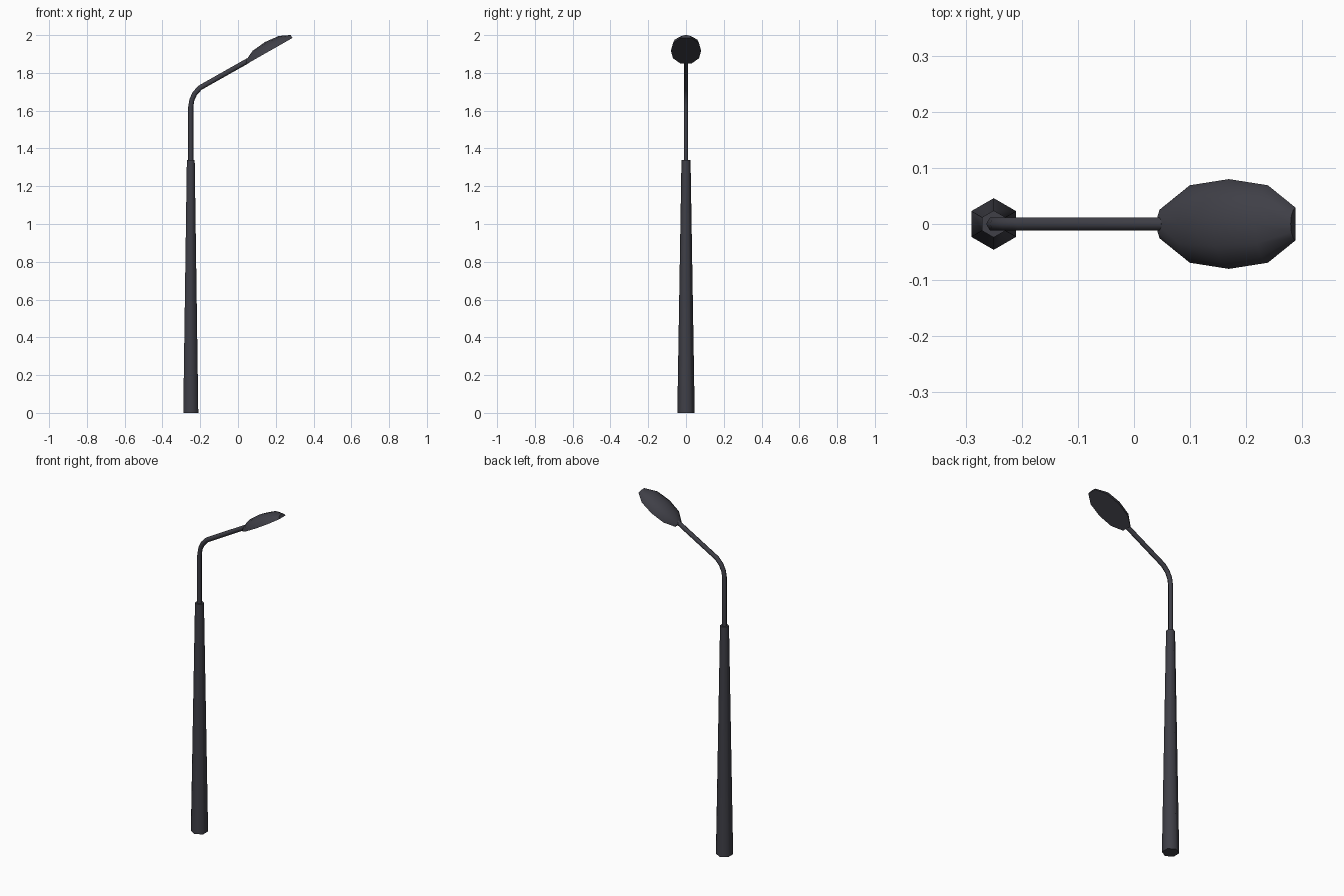
import bpy, bmesh
from math import cos, sin, pi, radians
from mathutils import Vector

if "Cube" in bpy.data.objects:
    bpy.data.objects.remove(bpy.data.objects["Cube"])

paint = bpy.data.materials.new("dark_paint")
paint.diffuse_color = (0.05, 0.05, 0.063, 1)
paint.use_nodes = True
paint.node_tree.nodes["Principled BSDF"].inputs["Base Color"].default_value = paint.diffuse_color


def loft(name, rings, angle):
    """Skin closed rings of equal size and cap both ends."""
    bm = bmesh.new()
    loops = [[bm.verts.new(p) for p in ring] for ring in rings]
    n = len(loops[0])
    for a, b in zip(loops, loops[1:]):
        for i in range(n):
            j = (i + 1) % n
            bm.faces.new((a[i], a[j], b[j], b[i]))
    bm.faces.new(loops[0][::-1])
    bm.faces.new(loops[-1])
    bmesh.ops.recalc_face_normals(bm, faces=bm.faces)
    me = bpy.data.meshes.new(name)
    bm.to_mesh(me)
    bm.free()
    me.materials.append(paint)
    ob = bpy.data.objects.new(name, me)
    bpy.context.collection.objects.link(ob)
    bpy.ops.object.select_all(action='DESELECT')
    ob.select_set(True)
    bpy.context.view_layer.objects.active = ob
    bpy.ops.object.shade_smooth_by_angle(angle=radians(angle))
    return ob


def hexagon(center, side, radius, turn=0.0):
    """Hexagonal ring spanned by the side direction and the y axis."""
    y = Vector((0, 1, 0))
    angles = [turn + i * pi / 3 for i in range(6)]
    return [center + radius * (side * cos(a) + y * sin(a)) for a in angles]


PX = -0.25
X = Vector((1, 0, 0))
tilt = radians(29.6)
along = Vector((cos(tilt), 0, sin(tilt)))
up = Vector((-sin(tilt), 0, cos(tilt)))

# Tapered hexagonal pole
loft("pole", [hexagon(Vector((PX, 0, 0)), X, 0.046, pi / 6),
              hexagon(Vector((PX, 0, 1.34)), X, 0.024, pi / 6)], 65)

# Bent arm: each ring is turned to its path direction
path = [(PX, 1.33, 0), (PX, 1.62, 0), (-0.244, 1.658, 20),
        (-0.228, 1.692, 40), (-0.2, 1.722, 55), (0.055, 1.866, 60.4)]
loft("arm", [hexagon(Vector((x, 0, z)),
                     Vector((cos(radians(t)), 0, -sin(radians(t)))), 0.0135)
             for x, z, t in path], 65)

# Lamp head: domed top over a flat tilted underside
center = Vector((0.169, 0, 1.917))
stations = [(-0.137, 0.029, 0.018), (-0.08, 0.069, 0.045), (0, 0.08, 0.053),
            (0.08, 0.069, 0.045), (0.137, 0.029, 0.018)]
rings = []
for u, width, height in stations:
    rings.append([center + along * u + Vector((0, width * cos(a), 0)) + up * (height * sin(a))
                  for a in (i * pi / 6 for i in range(7))])
loft("lamp_head", rings, 50)
